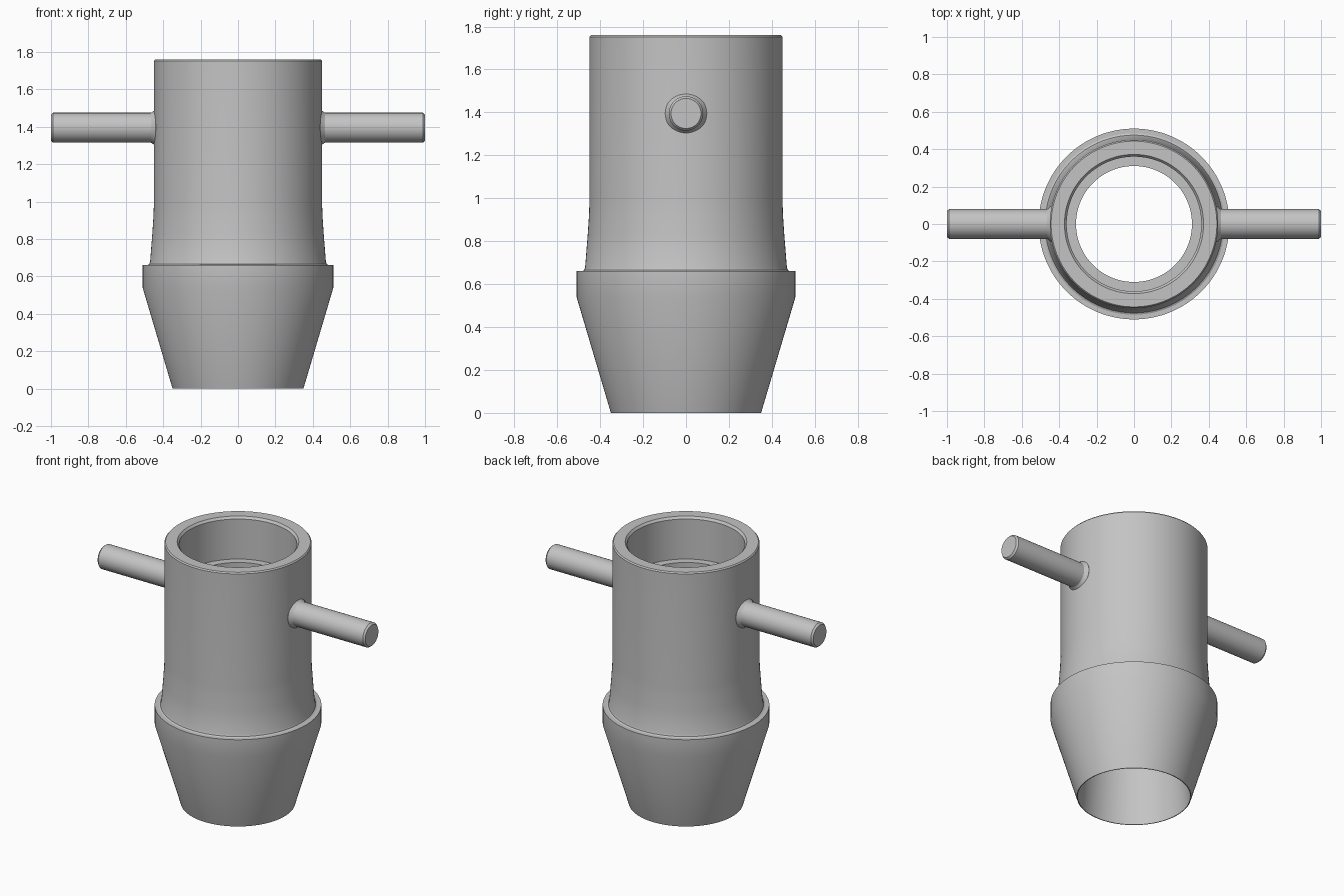
import bpy
import math
from mathutils import Matrix

cube = bpy.data.objects.get("Cube")
if cube:
    bpy.data.objects.remove(cube, do_unlink=True)

# One plain metal colour
steel = bpy.data.materials.new("grey_steel")
steel.use_nodes = True
colour = (0.55, 0.55, 0.55, 1)
steel.diffuse_color = colour
steel.node_tree.nodes["Principled BSDF"].inputs["Base Color"].default_value = colour


def lathe(name, profile, segments, matrix=Matrix(), closed=False):
    """Revolve (radius, height) points about z; open profiles get end caps."""
    n = len(profile)
    verts = []
    for i in range(segments):
        a = math.tau * i / segments
        verts += [(r * math.cos(a), r * math.sin(a), z) for r, z in profile]
    faces = []
    for i in range(segments):
        j = (i + 1) % segments
        for k in range(n if closed else n - 1):
            m = (k + 1) % n
            faces.append((i * n + k, j * n + k, j * n + m, i * n + m))
    if not closed:
        faces.append([i * n for i in reversed(range(segments))])
        faces.append([i * n + n - 1 for i in range(segments)])
    mesh = bpy.data.meshes.new(name)
    mesh.from_pydata(verts, [], faces)
    mesh.transform(matrix)
    mesh.materials.append(steel)
    obj = bpy.data.objects.new(name, mesh)
    bpy.context.collection.objects.link(obj)
    bpy.ops.object.select_all(action="DESELECT")
    obj.select_set(True)
    bpy.context.view_layer.objects.active = obj
    bpy.ops.object.shade_smooth_by_angle(angle=math.radians(25))
    return obj


# Hollow body: tapered nose, shoulder, flared neck, rim, counterbore and bore
outer = [(0.35, 0), (0.51, 0.54), (0.51, 0.66), (0.485, 0.66), (0.475, 0.665),
         (0.47, 0.678), (0.458, 0.83), (0.452, 0.92), (0.45, 0.98),
         (0.45, 1.752), (0.443, 1.76)]
inner = [(0.372, 1.76), (0.36, 1.745), (0.36, 1.475), (0.31, 1.475),
         (0.31, 0.6), (0.345, 0)]
lathe("hollow_body", outer + inner, 128, closed=True)

# Side pins with a small weld collar and a chamfered tip
pin = [(0.097, 0.42), (0.097, 0.442), (0.085, 0.457), (0.08, 0.465),
       (0.08, 0.988), (0.07, 1.0)]
for name, side in (("left_pin", 1), ("right_pin", -1)):
    place = (Matrix.Translation((0, 0, 1.395))
             @ Matrix.Rotation(side * math.pi / 2, 4, "Y"))
    lathe(name, pin, 48, place)
